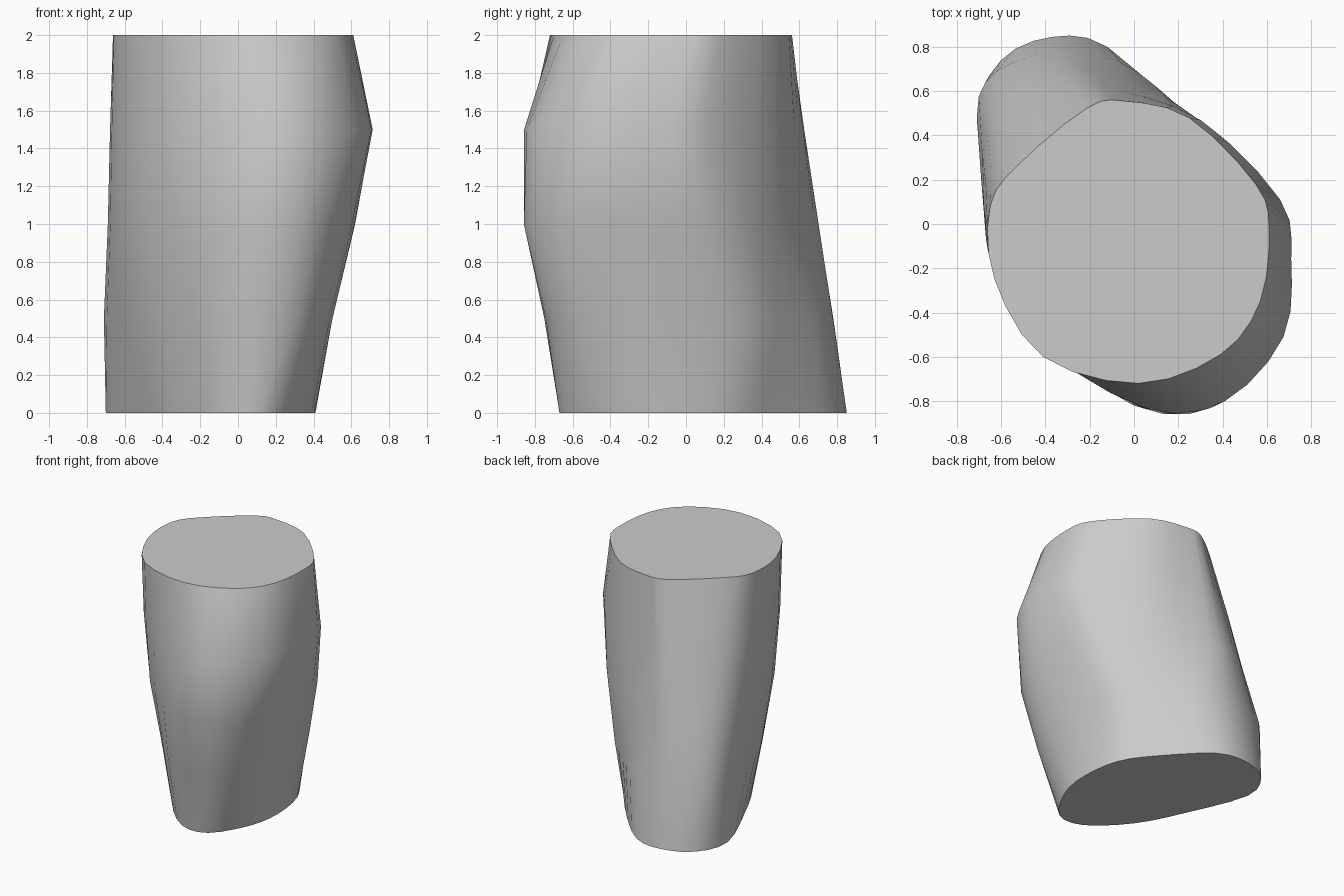
import bpy
import bmesh
import math
from mathutils import Vector

STEPS = 3          # smooth subdivisions between outline points
LEVEL_GAP = 0.5    # height between sections

if "Cube" in bpy.data.objects:
    bpy.data.objects.remove(bpy.data.objects["Cube"], do_unlink=True)


def make_material(name, colour):
    material = bpy.data.materials.new(name)
    material.use_nodes = True
    material.diffuse_color = colour
    material.node_tree.nodes["Principled BSDF"].inputs["Base Color"].default_value = colour
    return material


def smooth_outline(points):
    """Closed spline through the outline points."""
    points = [Vector(p) for p in points]
    count = len(points)
    result = []
    for i in range(count):
        a, b, c, d = (points[(i + k) % count] for k in (-1, 0, 1, 2))
        for step in range(STEPS):
            t = step / STEPS
            result.append(b + 0.5 * t * (c - a + t * (2 * a - 5 * b + 4 * c - d
                                                      + t * (3 * (b - c) + d - a))))
    return result


def loft(name, outlines, material):
    """Skin a stack of outlines and close both ends with flat caps."""
    bm = bmesh.new()
    rings = []
    for level, outline in enumerate(outlines):
        height = level * LEVEL_GAP
        rings.append([bm.verts.new((p.x, p.y, height)) for p in smooth_outline(outline)])
    for lower, upper in zip(rings, rings[1:]):
        for i in range(len(lower)):
            j = (i + 1) % len(lower)
            bm.faces.new((lower[i], lower[j], upper[j], upper[i]))
    bm.faces.new(rings[-1])
    bm.faces.new(list(reversed(rings[0])))
    bmesh.ops.recalc_face_normals(bm, faces=bm.faces)
    mesh = bpy.data.meshes.new(name)
    bm.to_mesh(mesh)
    bm.free()
    mesh.materials.append(material)
    body = bpy.data.objects.new(name, mesh)
    bpy.context.collection.objects.link(body)
    bpy.ops.object.select_all(action="DESELECT")
    body.select_set(True)
    bpy.context.view_layer.objects.active = body
    bpy.ops.object.shade_smooth_by_angle(angle=math.radians(40))
    return body


# Cross-sections, each running anticlockwise from the left side
base = [(.41, -.08), (.36, .24), (.19, .49), (-.12, .8), (-.37, .845), (-.6, .74),
        (-.7, .47), (-.51, -.02), (-.32, -.38), (-.05, -.64), (.18, -.64), (.36, -.36)]
lower = [(.5, -.08), (.41, .32), (.18, .55), (-.06, .73), (-.34, .78), (-.62, .69),
         (-.71, .48), (-.61, -.02), (-.41, -.39), (-.05, -.72), (.31, -.71), (.46, -.48)]
middle = [(.62, -.16), (.56, .21), (.28, .48), (-.07, .65), (-.32, .7), (-.57, .56),
          (-.685, .32), (-.645, -.1), (-.44, -.49), (0, -.82), (.35, -.83), (.57, -.57)]
upper = [(.71, -.16), (.66, .11), (.3, .47), (-.06, .6), (-.27, .61), (-.55, .42),
         (-.67, .18), (-.64, -.2), (-.44, -.54), (.06, -.835), (.41, -.8), (.675, -.51)]
top = [(.61, -.02), (.55, .18), (.25, .48), (-.04, .555), (-.21, .525), (-.52, .27),
       (-.65, .08), (-.63, -.25), (-.41, -.6), (.02, -.72), (.39, -.59), (.57, -.35)]

grey = make_material("plain_grey", (0.6, 0.6, 0.6, 1))
loft("column_body", [base, lower, middle, upper, top], grey)
